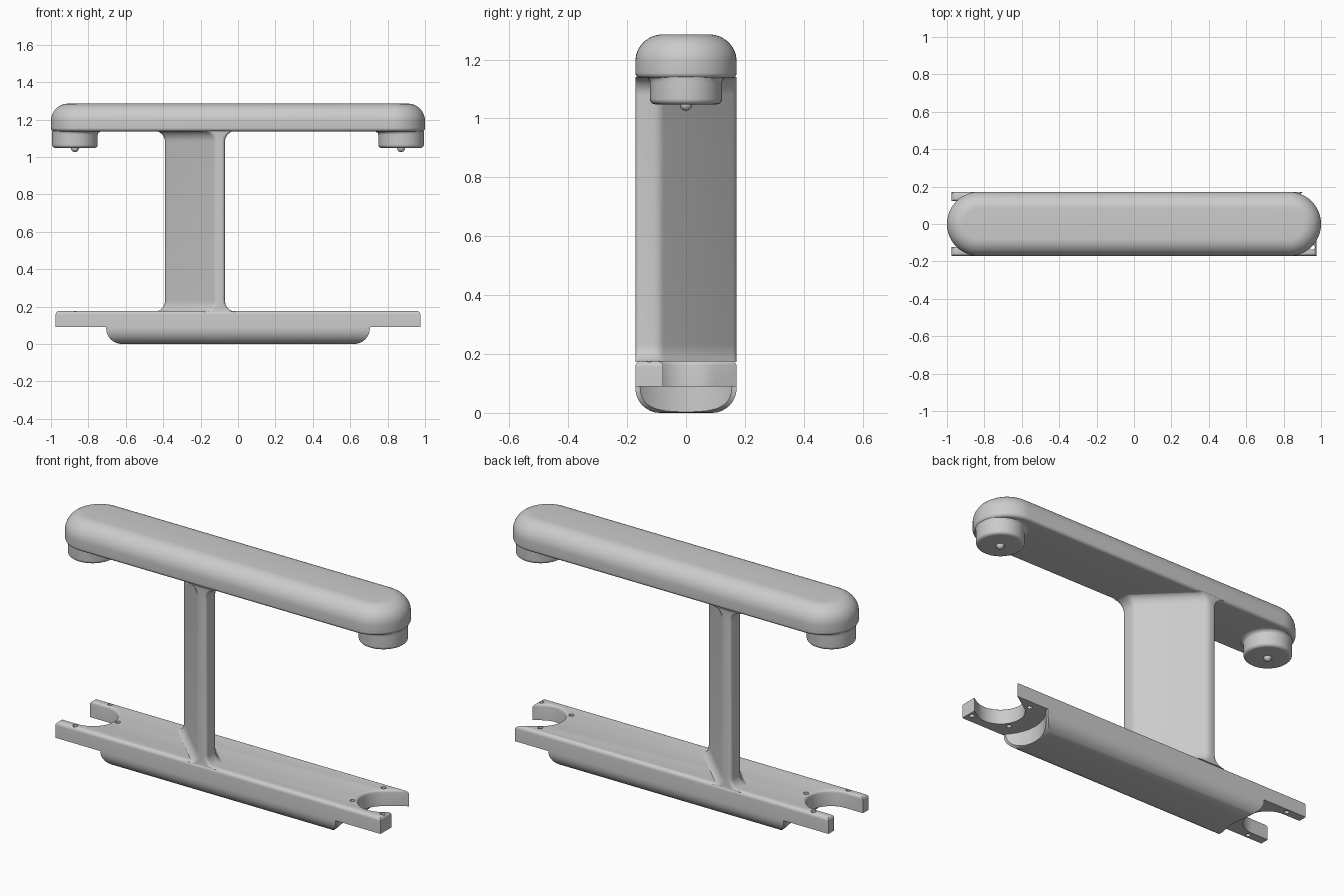
import bpy, bmesh, math
from mathutils import Matrix, Vector

cube = bpy.data.objects.get("Cube")
if cube:
    bpy.data.objects.remove(cube, do_unlink=True)

grey = bpy.data.materials.new("plain grey")
grey.use_nodes = True
grey.diffuse_color = (0.6, 0.6, 0.6, 1)
grey.node_tree.nodes["Principled BSDF"].inputs["Base Color"].default_value = (0.6, 0.6, 0.6, 1)


def finish(name, bm):
    bmesh.ops.recalc_face_normals(bm, faces=bm.faces)
    mesh = bpy.data.meshes.new(name)
    bm.to_mesh(mesh)
    bm.free()
    obj = bpy.data.objects.new(name, mesh)
    bpy.context.collection.objects.link(obj)
    mesh.materials.append(grey)
    return obj


def activate(obj):
    bpy.ops.object.select_all(action='DESELECT')
    obj.select_set(True)
    bpy.context.view_layer.objects.active = obj


def smooth(obj):
    activate(obj)
    bpy.ops.object.shade_smooth_by_angle(angle=math.radians(35))


def loft(name, rings):
    """Skin a stack of equal-length rings and cap both ends."""
    bm = bmesh.new()
    loops = [[bm.verts.new(p) for p in ring] for ring in rings]
    n = len(loops[0])
    for a, b in zip(loops, loops[1:]):
        for i in range(n):
            j = (i + 1) % n
            bm.faces.new((a[i], a[j], b[j], b[i]))
    bm.faces.new(loops[0])
    bm.faces.new(loops[-1])
    return finish(name, bm)


def stadium(half, r, z, cx=0, steps=24):
    pts = []
    for side in (1, -1):
        for i in range(steps + 1):
            a = math.pi * (i / steps - 0.5)
            pts.append((cx + side * (half + r * math.cos(a)), side * r * math.sin(a), z))
    return pts


def circle(r, z, cx, n=48):
    return [(cx + r * math.cos(2 * math.pi * i / n), r * math.sin(2 * math.pi * i / n), z)
            for i in range(n)]


def arc(radius, steps=8):
    """Pairs (inset, rise) running around a quarter round."""
    return [(radius * (1 - math.cos(a)), radius * math.sin(a))
            for a in (math.pi / 2 * i / steps for i in range(steps + 1))]


def box(name, lo, hi, bevel, rule):
    """Box whose edges chosen by rule(midpoint) are rounded."""
    bm = bmesh.new()
    bmesh.ops.create_cube(bm, size=1)
    for v in bm.verts:
        v.co = [lo[k] + (v.co[k] + 0.5) * (hi[k] - lo[k]) for k in range(3)]
    edges = [e for e in bm.edges if rule((e.verts[0].co + e.verts[1].co) / 2)]
    bmesh.ops.bevel(bm, geom=edges, offset=bevel, segments=8, profile=0.5, affect='EDGES')
    return finish(name, bm)


# Top bar with a large round above and a small one below
rings = [stadium(0.828, 0.172 - i, 1.155 - h) for i, h in reversed(arc(0.018))]
rings += [stadium(0.828, 0.172 - i, 1.193 + h) for i, h in arc(0.092, 12)]
smooth(loft("top_bar", rings))

# Hanging pads with a small pin; the root fillet spreads inward only
for side, label in ((-1, "right"), (1, "left")):
    x = side * 0.872
    profile = [(0.122 - i, 1.066 - h, 0) for i, h in reversed(arc(0.018))]
    profile += [(0.122 + i, 1.12 + h, i) for i, h in arc(0.02)]
    smooth(loft(label + "_pad", [circle(r, z, x - side * s) for r, z, s in profile]))
    pin = [(max(0.021 - i, 0.001), 1.047 - h) for i, h in reversed(arc(0.021))] + [(0.021, 1.06)]
    smooth(loft(label + "_pin", [circle(r, z, x, 20) for r, z in pin]))

# Slanted web: a thin diagonal section flared at both ends
section = [(-0.12, -0.172, -1), (-0.07, -0.172, 1), (-0.07, -0.09, 1),
           (-0.34, 0.172, 1), (-0.39, 0.172, -1), (-0.39, 0.09, -1)]


def rounded_section(cut=0.35):
    """Soften the corners of the section with short curves."""
    out = []
    for k, (x, y, s) in enumerate(section):
        p = Vector((x, y))
        ends = []
        for q in (section[k - 1], section[(k + 1) % 6]):
            d = Vector(q[:2]) - p
            ends.append(p + d.normalized() * min(0.02, d.length * cut))
        for t in (0, 0.25, 0.5, 0.75, 1):
            c = ends[0] * (1 - t) ** 2 + p * 2 * t * (1 - t) + ends[1] * t ** 2
            out.append((c.x, c.y, s))
    return out


outline = rounded_section()
flare = [(f, 0.232 - h) for f, h in reversed(arc(0.06))]
flare += [(f, 1.08 + h) for f, h in arc(0.06)]
smooth(loft("web", [[(x + s * f, y, z) for x, y, s in outline] for f, z in flare]))

# Base plate, rounded around its upper rim
plate = box("base_plate", (-0.975, -0.172, 0.09), (0.975, 0.172, 0.177), 0.02,
            lambda m: m.z > 0.17)

# Keel under the plate, rounded around its lower rim
keel = box("keel", (-0.705, -0.172, 0.0), (0.705, 0.172, 0.09), 0.084,
           lambda m: m.z < 0.01)


def cut(target, cutter):
    mod = target.modifiers.new(cutter.name, 'BOOLEAN')
    mod.object = cutter
    mod.solver = 'EXACT'
    activate(target)
    bpy.ops.object.modifier_apply(modifier=mod.name)
    bpy.data.objects.remove(cutter, do_unlink=True)


# Open sockets with softened rims, peg holes, and scooped keel ends;
# the left socket is turned
for x, turn in ((-0.87, math.pi), (0.87, math.radians(34))):
    place = Matrix.Translation((x, 0, 0)) @ Matrix.Rotation(turn, 4, 'Z')
    rim = [(0.123, 0.05)] + [(0.123 + i, 0.163 + h) for i, h in arc(0.015, 4)] + [(0.138, 0.25)]
    cut(plate, loft("socket_cutter", [[place @ Vector(p) for p in stadium(0.2, r, z, 0.2)]
                                      for r, z in rim]))
    for px, py in ((-0.15, 0), (0, 0.15), (0, -0.15)):
        cut(plate, loft("hole_cutter", [[place @ (Vector((px, py, 0)) + Vector(p))
                                         for p in circle(0.013, z, 0, 16)]
                                        for z in (0.05, 0.25)]))
    cut(keel, loft("scoop_cutter", [circle(0.227, z, x, 64) for z in (-0.1, 0.2)]))
smooth(plate)
smooth(keel)
